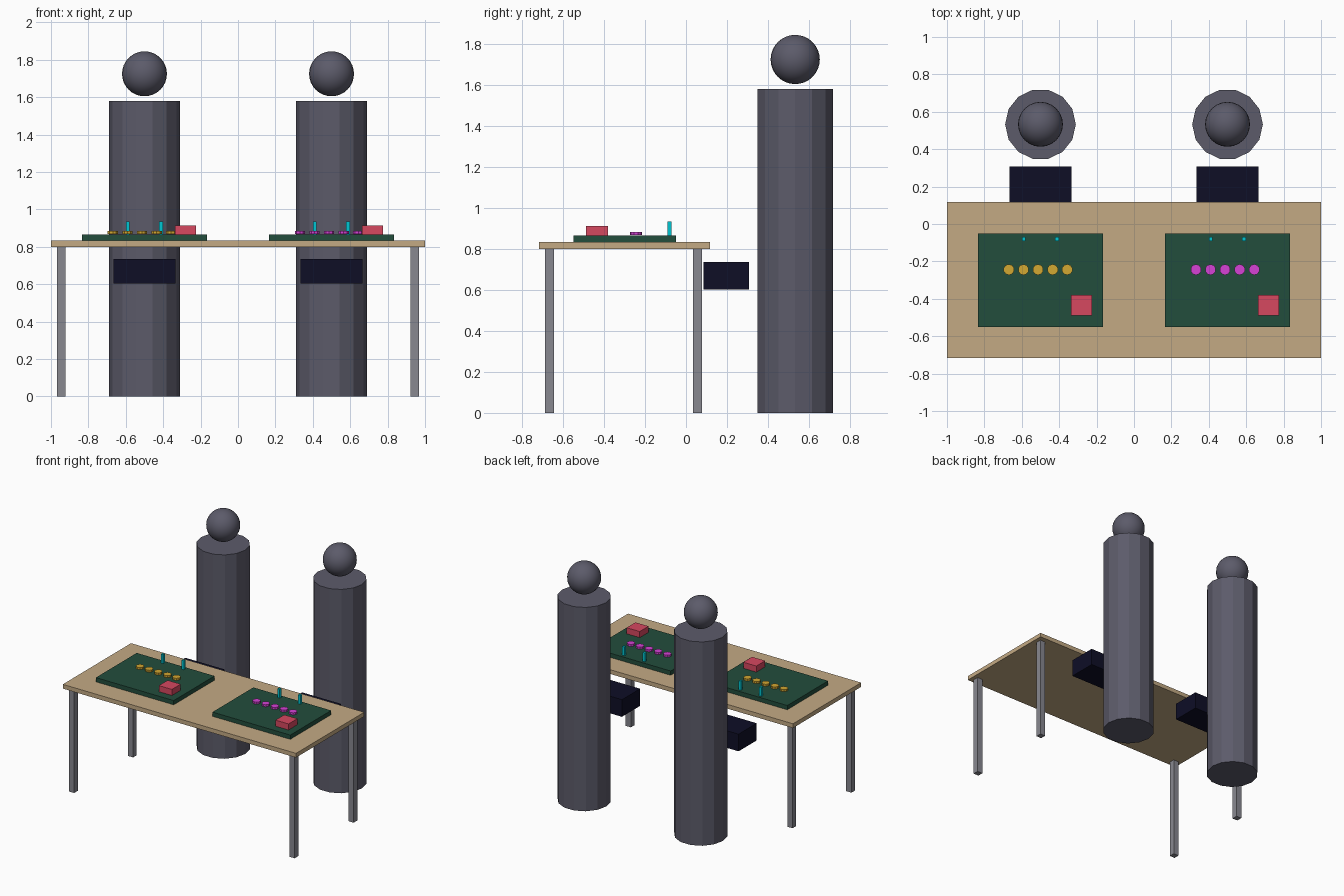
import bpy, math

cube = bpy.data.objects.get("Cube")
if cube:
    bpy.data.objects.remove(cube, do_unlink=True)


def material(name, r, g, b):
    """Flat colour given as 0-255 display values, stored linear."""
    col = [((c / 255 + 0.055) / 1.055) ** 2.4 if c > 10 else c / 3295 for c in (r, g, b)] + [1]
    m = bpy.data.materials.new(name)
    m.use_nodes = True
    m.diffuse_color = col
    m.node_tree.nodes["Principled BSDF"].inputs["Base Color"].default_value = col
    return m


WOOD = material("wood", 196, 170, 132)
METAL = material("leg_metal", 136, 136, 144)
FELT = material("green_felt", 34, 77, 60)
FIGURE = material("figure_grey", 92, 91, 106)
NAVY = material("dark_navy", 14, 14, 38)
RED = material("red", 214, 72, 96)
GOLD = material("gold", 212, 168, 50)
MAGENTA = material("magenta", 214, 66, 214)
CYAN = material("cyan", 0, 198, 210)


def finish(name, mat):
    ob = bpy.context.object
    ob.name = ob.data.name = name
    ob.data.materials.append(mat)
    return ob


def box(name, mat, x, y, z, sx, sy, sz):
    """Box centred on x, y and standing on z."""
    bpy.ops.mesh.primitive_cube_add(size=1, location=(x, y, z + sz / 2))
    bpy.context.object.scale = (sx, sy, sz)
    bpy.ops.object.transform_apply(location=False, rotation=False, scale=True)
    return finish(name, mat)


def cylinder(name, mat, x, y, z, radius, height, sides, turn=0):
    """Flat-sided cylinder standing on z."""
    bpy.ops.mesh.primitive_cylinder_add(vertices=sides, radius=radius, depth=height,
                                        location=(x, y, z + height / 2), rotation=(0, 0, turn))
    return finish(name, mat)


# Table
box("table_top", WOOD, 0, -0.3, 0.80, 2, 0.835, 0.033)
for sx, side in ((-1, "right"), (1, "left")):
    for y, end in ((-0.666, "front"), (0.056, "back")):
        box(f"{end}_{side}_leg", METAL, sx * 0.946, y, 0, 0.045, 0.045, 0.80)

# One station per side: figure, box at the lap, mat and playing pieces
for x, side, chip_mat in ((-0.5, "right", GOLD), (0.5, "left", MAGENTA)):
    cylinder(f"{side}_body", FIGURE, x, 0.533, 0, 0.189, 1.58, 14, math.pi / 2)
    bpy.ops.mesh.primitive_uv_sphere_add(segments=24, ring_count=16, radius=0.12,
                                         location=(x, 0.533, 1.725))
    finish(f"{side}_head", FIGURE)
    bpy.ops.object.shade_smooth()

    box(f"{side}_lap_box", NAVY, x, 0.197, 0.603, 0.333, 0.222, 0.133)
    box(f"{side}_mat", FELT, x, -0.3, 0.833, 0.667, 0.5, 0.033)
    box(f"{side}_red_block", RED, x + 0.219, -0.434, 0.866, 0.112, 0.108, 0.047)
    for i in range(5):
        cylinder(f"{side}_chip_{i + 1}", chip_mat, x - 0.169 + i * 0.078, -0.244,
                 0.868, 0.029, 0.016, 10)
    for i in range(2):
        box(f"{side}_pin_{i + 1}", CYAN, x - 0.089 + i * 0.177, -0.08, 0.866, 0.02, 0.02, 0.069)
